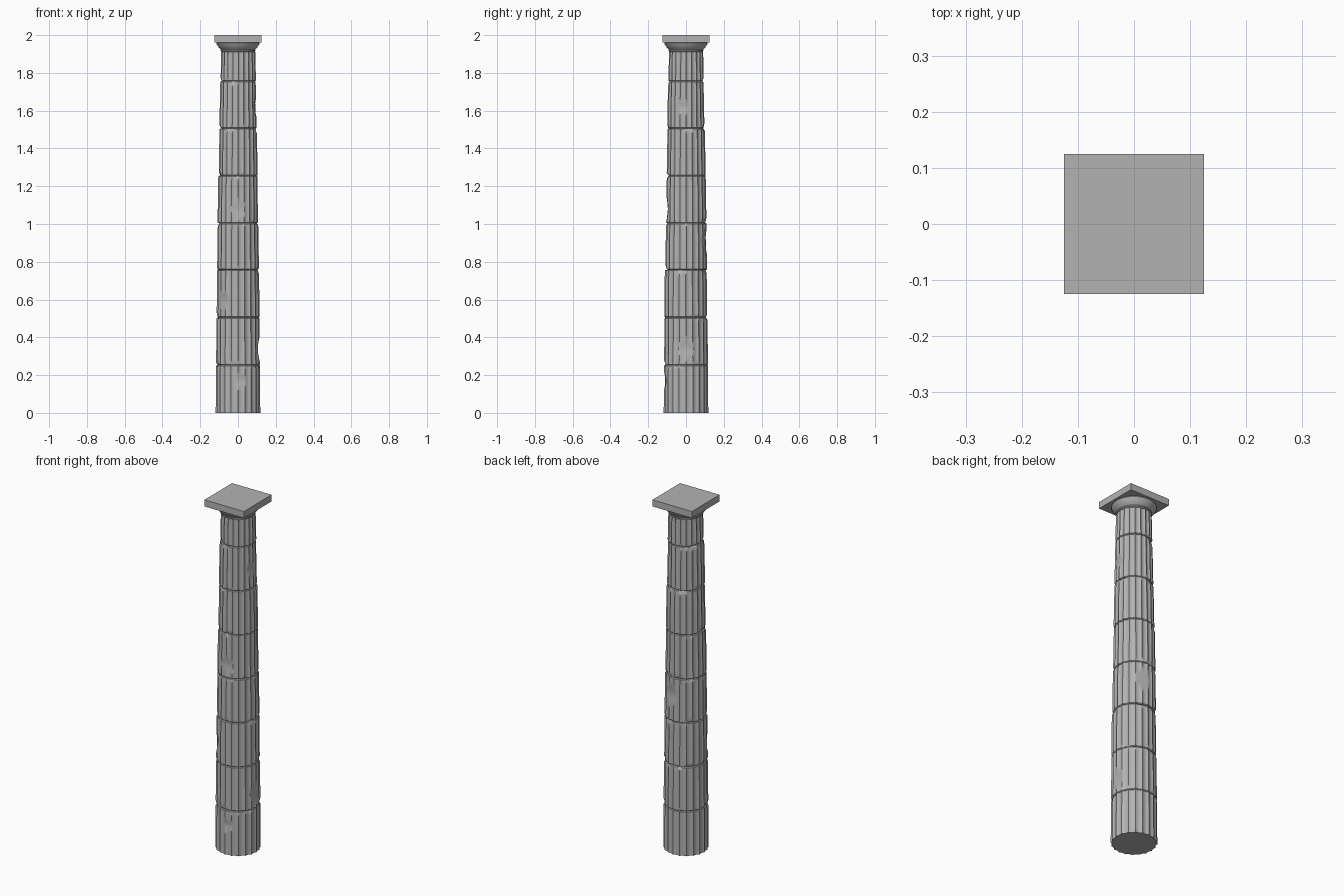
import bpy, bmesh, math, random
from math import radians, pi, cos, sin

cube = bpy.data.objects.get("Cube")
if cube:
    bpy.data.objects.remove(cube, do_unlink=True)
random.seed(7)

stone = bpy.data.materials.new("grey_stone")
stone.use_nodes = True
COLOR = (0.45, 0.45, 0.45, 1)
stone.diffuse_color = COLOR
stone.node_tree.nodes["Principled BSDF"].inputs["Base Color"].default_value = COLOR

FLUTES = 20
STEPS = 6                     # segments across one flute
N = FLUTES * STEPS
JOINTS = [0, 0.253, 0.505, 0.757, 1.005, 1.256, 1.506, 1.756, 1.915]

# Large spalled patches: angle in degrees, height, depth, half length
SPALLS = [(-88, 1.08, 0.010, 0.07), (-135, 0.60, 0.010, 0.06),
          (-86, 0.17, 0.009, 0.05), (0, 0.34, 0.011, 0.07),
          (-8, 1.62, 0.009, 0.05), (76, 0.91, 0.012, 0.08)]


def shaft_radius(z):
    return 0.118 - 0.0065 * z - 0.0042 * z * z


def add_object(name, bm, smooth=True):
    bmesh.ops.recalc_face_normals(bm, faces=bm.faces)
    mesh = bpy.data.meshes.new(name)
    bm.to_mesh(mesh)
    bm.free()
    mesh.materials.append(stone)
    obj = bpy.data.objects.new(name, mesh)
    bpy.context.collection.objects.link(obj)
    if smooth:
        bpy.ops.object.select_all(action='DESELECT')
        obj.select_set(True)
        bpy.context.view_layer.objects.active = obj
        bpy.ops.object.shade_smooth_by_angle(angle=radians(25))
    return obj


def skin_rings(bm, rings):
    """Join closed rings of vertices and cap both ends."""
    for low, high in zip(rings, rings[1:]):
        n = len(low)
        for i in range(n):
            j = (i + 1) % n
            bm.faces.new((low[i], low[j], high[j], high[i]))
    bm.faces.new(rings[0][::-1])
    bm.faces.new(rings[-1])


def chipped(r, a, z, chips):
    """Limit the radius to the flat of any chip that reaches this point."""
    for angle, height, depth, half in chips:
        c = cos(a - angle)
        if c > 0.8:
            flat = shaft_radius(height) - depth * (1 - (abs(z - height) / half) ** 1.5)
            if abs(z - height) < half:
                r = min(r, flat / c)
    return r


# Fluted drums, with worn joints
spalls = [(radians(a), z, d, h) for a, z, d, h in SPALLS]
for k, (z0, z1) in enumerate(zip(JOINTS, JOINTS[1:])):
    chips = list(spalls)
    for edge in (z0, z1):
        if 0 < edge < JOINTS[-1]:
            for _ in range(5):
                chips.append((random.uniform(-pi, pi), edge,
                              random.uniform(0.006, 0.011), random.uniform(0.012, 0.028)))
    dx, dy = (random.uniform(-0.0015, 0.0015) if k else 0 for _ in "xy")
    bevel = 0.004
    rows = 22
    levels = [z0] + [z0 + bevel + (z1 - z0 - 2 * bevel) * i / rows
                     for i in range(rows + 1)] + [z1]
    bm = bmesh.new()
    rings = []
    for row, z in enumerate(levels):
        at_joint = (row == 0 and k > 0) or row == len(levels) - 1
        ring = []
        for i in range(N):
            a = 2 * pi * i / N
            t = (i % STEPS) / STEPS
            r = shaft_radius(z) - 0.0065 * sin(pi * t) ** 0.8
            r = chipped(r, a, z, chips) - (0.004 if at_joint else 0)
            ring.append(bm.verts.new((r * cos(a) + dx, r * sin(a) + dy, z)))
        rings.append(ring)
    skin_rings(bm, rings)
    add_object(f"shaft_drum_{k + 1}", bm)

# Round flaring cushion of the capital
PROFILE = [(0.086, 1.912), (0.092, 1.916), (0.092, 1.921), (0.090, 1.923),
           (0.095, 1.927), (0.104, 1.938), (0.112, 1.950), (0.115, 1.957), (0.112, 1.964)]
bm = bmesh.new()
skin_rings(bm, [[bm.verts.new((r * cos(2 * pi * i / 40), r * sin(2 * pi * i / 40), z))
                 for i in range(40)] for r, z in PROFILE])
add_object("capital_cushion", bm)

# Square slab on top
bm = bmesh.new()
bmesh.ops.create_cube(bm, size=1)
for v in bm.verts:
    v.co = (v.co.x * 0.25, v.co.y * 0.25, 1.981 + v.co.z * 0.038)
add_object("capital_slab", bm, smooth=False)
